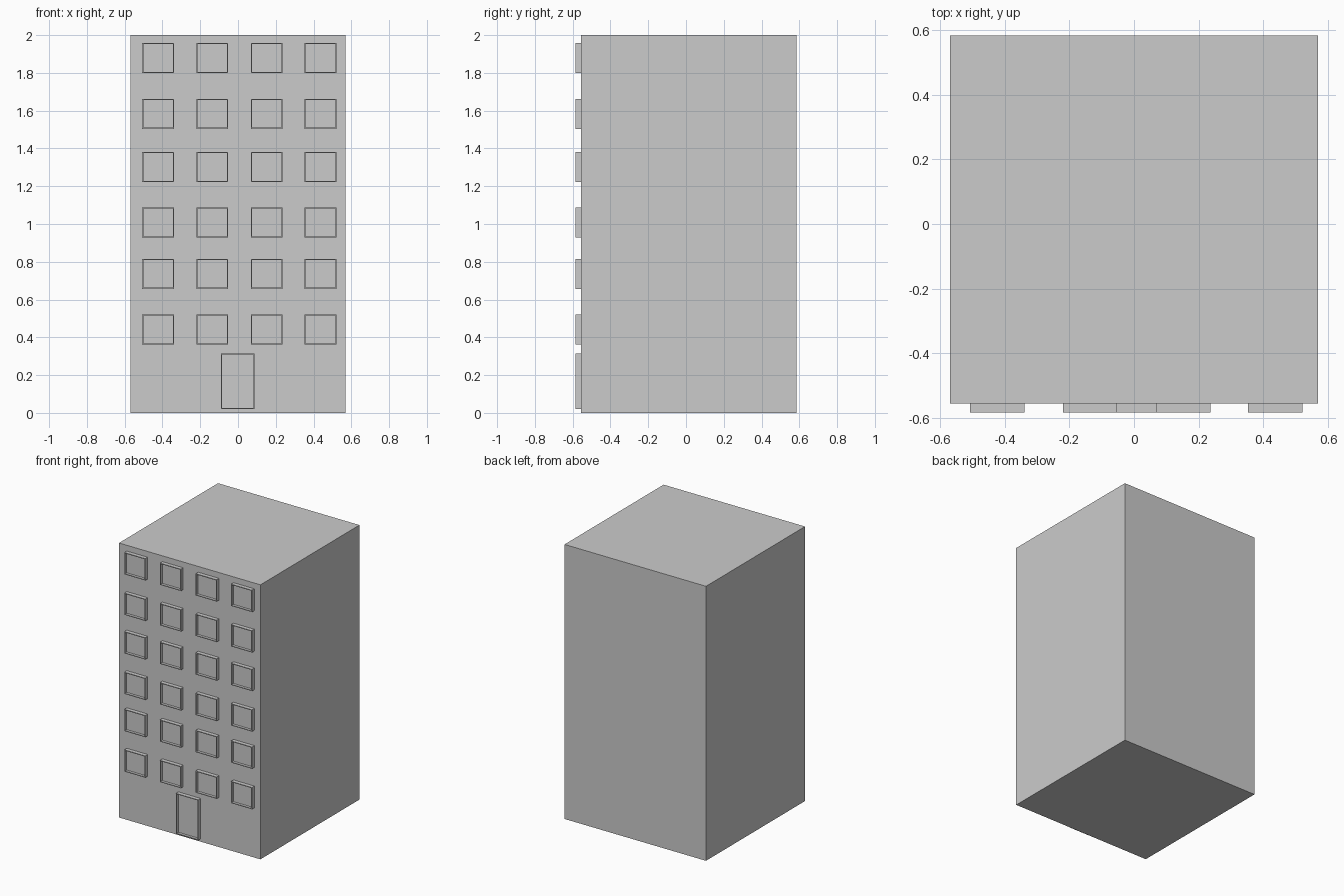
import bpy, bmesh

if "Cube" in bpy.data.objects:
    bpy.data.objects.remove(bpy.data.objects["Cube"])

WALL, FRONT, PANE = -0.556, -0.584, -0.565   # y of wall, frame face, recessed pane


def finish(name, bm):
    bmesh.ops.recalc_face_normals(bm, faces=bm.faces)
    mesh = bpy.data.meshes.new(name)
    bm.to_mesh(mesh)
    bm.free()
    bpy.context.collection.objects.link(bpy.data.objects.new(name, mesh))


def box(bm, x0, x1, y0, y1, z0, z1):
    verts = bmesh.ops.create_cube(bm, size=1)["verts"]
    for v in verts:
        v.co.x = x1 if v.co.x > 0 else x0
        v.co.y = y1 if v.co.y > 0 else y0
        v.co.z = z1 if v.co.z > 0 else z0
    return verts


def framed_panel(name, x0, x1, z0, z1, rim):
    # raised block whose front face is inset and pushed back to form a frame
    bm = bmesh.new()
    box(bm, x0, x1, FRONT, WALL, z0, z1)
    bm.normal_update()
    front = min(bm.faces, key=lambda f: f.calc_center_median().y)
    bmesh.ops.inset_individual(bm, faces=[front], thickness=rim)
    new = bmesh.ops.extrude_discrete_faces(bm, faces=[front])["faces"][0]
    for v in new.verts:
        v.co.y = PANE
    finish(name, bm)


# Main block
bm = bmesh.new()
box(bm, -0.57, 0.57, WALL, 0.584, 0, 2)
finish("building_block", bm)

# Window grid
for r, z in enumerate((0.362, 0.657, 0.928, 1.223, 1.504, 1.799)):
    for c, x in enumerate((-0.423, -0.136, 0.152, 0.437)):
        framed_panel(f"window_{r}_{c}", x - 0.084, x + 0.084, z, z + 0.159, 0.008)

# Entrance door
framed_panel("door", -0.091, 0.088, 0.02, 0.315, 0.008)
